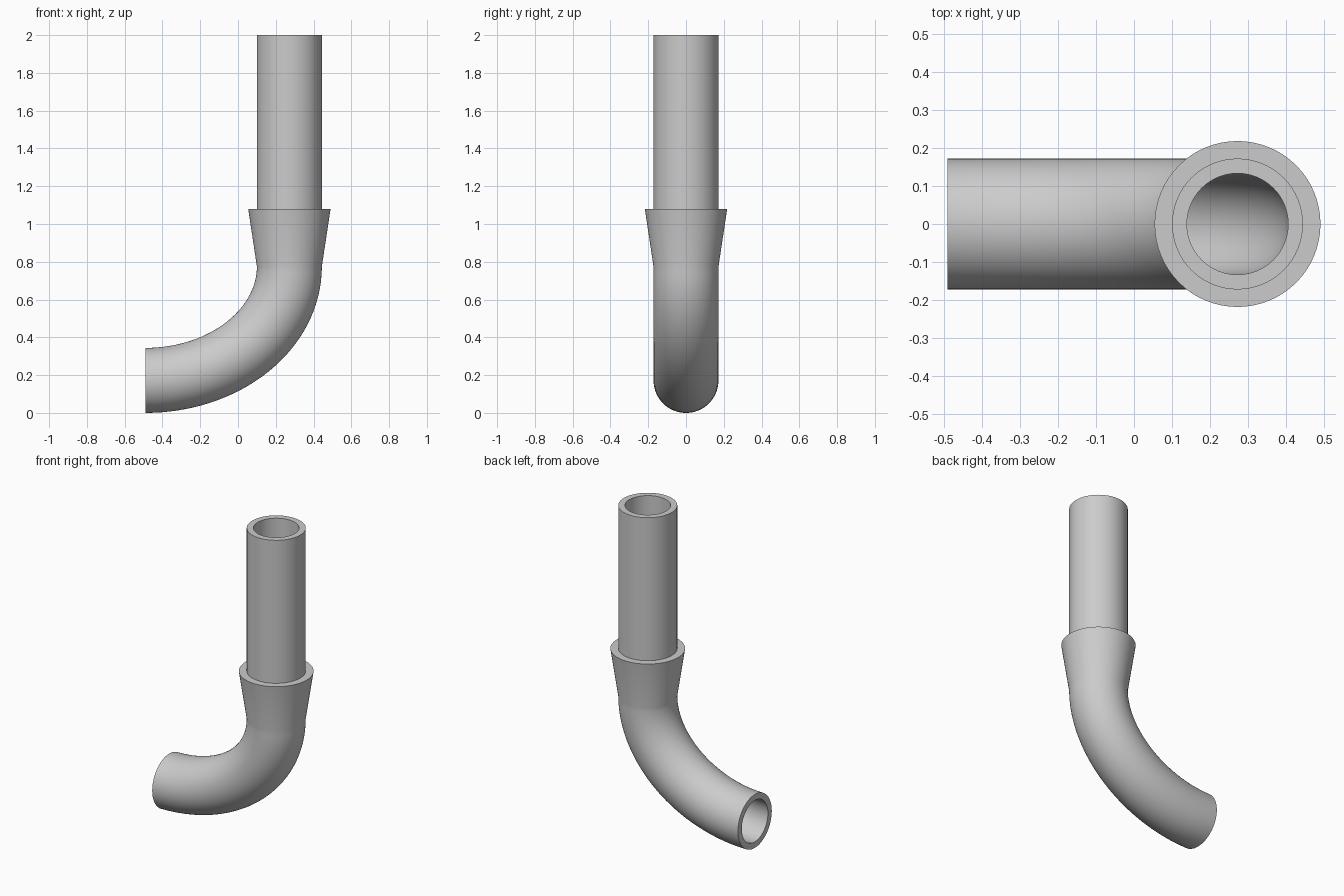
import bpy, bmesh
from math import sin, cos, pi
from mathutils import Vector

if "Cube" in bpy.data.objects:
    bpy.data.objects.remove(bpy.data.objects["Cube"])

SIDES, STEPS = 64, 32
R_OUT, R_IN, R_COLLAR = 0.172, 0.133, 0.218
X0, X1 = -0.49, 0.272          # open end of the elbow, axis of the upright
Z0, Z1, Z2, TOP = R_OUT, 0.775, 1.08, 2.0
UP = Vector((0, 0, 1))


# Centre line of the elbow: a quarter ellipse from horizontal to vertical
def elbow(i):
    t = pi / 2 * i / STEPS
    a, b = X1 - X0, Z1 - Z0
    pos = Vector((X0 + a * sin(t), 0, Z0 + b * (1 - cos(t))))
    return pos, Vector((a * cos(t), 0, b * sin(t))).normalized()


def upright(z):
    return Vector((X1, 0, z)), UP


# Closed wall profile: outside going up, then the bore coming back down
sections = [(*elbow(i), R_OUT) for i in range(STEPS + 1)]
sections += [(*upright(Z2), R_COLLAR),      # flared collar
             (*upright(Z2), R_OUT),         # ledge on the collar
             (*upright(TOP), R_OUT),        # straight pipe
             (*upright(TOP), R_IN)]         # top rim
sections += [(*elbow(i), R_IN) for i in range(STEPS, -1, -1)]

bm = bmesh.new()
rings = []
side = Vector((0, 1, 0))
for pos, tan, r in sections:
    nrm = side.cross(tan)
    rings.append([bm.verts.new(pos + r * (cos(2 * pi * k / SIDES) * nrm
                                          + sin(2 * pi * k / SIDES) * side))
                  for k in range(SIDES)])

# Bridge neighbouring rings; the last joins the first as the lower rim
for i, ring in enumerate(rings):
    nxt = rings[(i + 1) % len(rings)]
    for k in range(SIDES):
        j = (k + 1) % SIDES
        bm.faces.new((ring[k], ring[j], nxt[j], nxt[k]))
bmesh.ops.recalc_face_normals(bm, faces=bm.faces)

mesh = bpy.data.meshes.new("pipe_elbow")
bm.to_mesh(mesh)
bm.free()
pipe = bpy.data.objects.new("pipe_elbow", mesh)
bpy.context.collection.objects.link(pipe)
bpy.context.view_layer.objects.active = pipe
pipe.select_set(True)
bpy.ops.object.shade_smooth_by_angle(angle=pi / 6)
